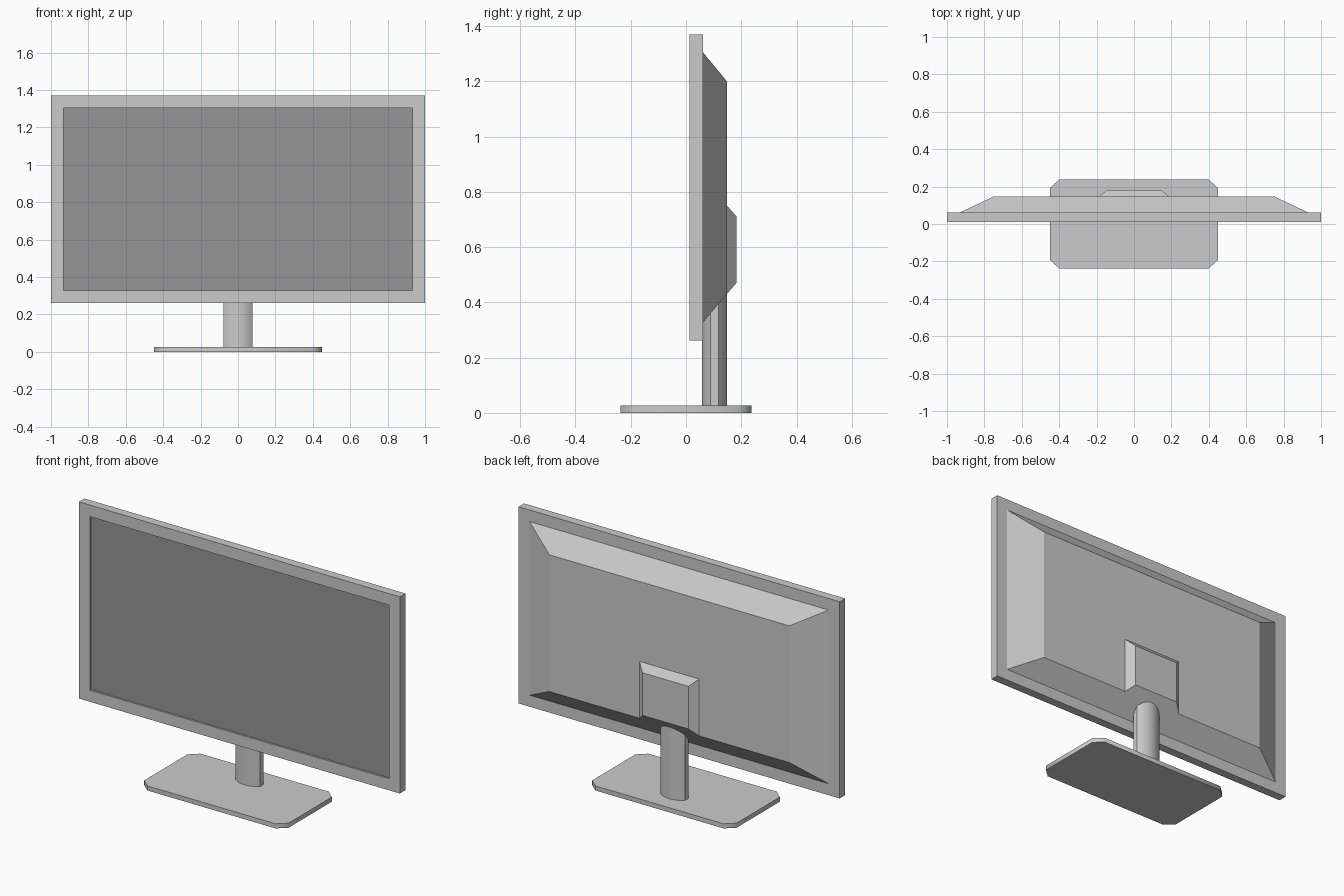
import bpy, bmesh, math

if "Cube" in bpy.data.objects:
    bpy.data.objects.remove(bpy.data.objects["Cube"])


def make_object(name, bm, smooth_angle=None):
    bmesh.ops.recalc_face_normals(bm, faces=bm.faces)
    mesh = bpy.data.meshes.new(name)
    bm.to_mesh(mesh)
    bm.free()
    ob = bpy.data.objects.new(name, mesh)
    bpy.context.collection.objects.link(ob)
    if smooth_angle:
        bpy.ops.object.select_all(action='DESELECT')
        ob.select_set(True)
        bpy.context.view_layer.objects.active = ob
        bpy.ops.object.shade_smooth_by_angle(angle=math.radians(smooth_angle))
    return ob


def rect_ring(bm, rect, y):
    """Rectangle facing y, given as (half width, bottom, top)."""
    w, z0, z1 = rect
    return [bm.verts.new((x, y, z)) for x, z in ((-w, z0), (w, z0), (w, z1), (-w, z1))]


def loft(name, sections, cap_end=True):
    """Join a series of (rectangle, y) sections along y."""
    bm = bmesh.new()
    rings = [rect_ring(bm, r, y) for r, y in sections]
    for a, b in zip(rings, rings[1:]):
        for i in range(4):
            j = (i + 1) % 4
            bm.faces.new((a[i], a[j], b[j], b[i]))
    bm.faces.new(rings[0])
    if cap_end:
        bm.faces.new(rings[-1])
    return make_object(name, bm)


def extrude_outline(name, outline, z0, z1, smooth_angle):
    bm = bmesh.new()
    face = bm.faces.new([bm.verts.new((x, y, z0)) for x, y in outline])
    top = bmesh.ops.extrude_face_region(bm, geom=[face], use_keep_orig=True)['geom']
    bmesh.ops.translate(bm, vec=(0, 0, z1 - z0),
                        verts=[v for v in top if isinstance(v, bmesh.types.BMVert)])
    return make_object(name, bm, smooth_angle)


FRONT, BACK, SHELL = 0.012, 0.061, 0.148
outer = (1.0, 0.262, 1.37)
inner = (0.932, 0.327, 1.305)

# bezel with a shallow recess for the screen
loft("bezel", [(outer, BACK), (outer, FRONT), (inner, FRONT), (inner, FRONT + 0.01)], cap_end=False)

# dark screen at the bottom of the recess
bm = bmesh.new()
bm.faces.new(rect_ring(bm, inner, FRONT + 0.01))
screen = make_object("screen", bm)
if screen.data.polygons[0].normal.y > 0:
    screen.data.flip_normals()
dark = bpy.data.materials.new("dark_screen")
dark.diffuse_color = (0.3, 0.3, 0.3, 1)
dark.use_nodes = True
dark.node_tree.nodes["Principled BSDF"].inputs["Base Color"].default_value = dark.diffuse_color
screen.data.materials.append(dark)

# tapered rear shell and mounting block
loft("rear_shell", [(inner, BACK), ((0.748, 0.43, 1.2), SHELL)])
loft("mount_block", [((0.186, 0.43, 0.75), SHELL), ((0.143, 0.471, 0.711), 0.183)])

# neck: flat sides, gently curved front and back
hw, cy, side, bulge, n = 0.077, 0.103, 0.015, 0.03, 12
radius = (hw * hw + bulge * bulge) / (2 * bulge)
half = math.asin(hw / radius)
arc = []
for i in range(n + 1):
    a = -half + 2 * half * i / n
    arc.append((radius * math.sin(a), side + bulge - radius * (1 - math.cos(a))))
neck_outline = [(x, cy + y) for x, y in arc] + [(-x, cy - y) for x, y in arc]
extrude_outline("neck", neck_outline, 0.026, 0.43, 30)

# base plate with cut corners
bx, by, cx, cut_y = 0.45, 0.237, 0.05, 0.045
quarter = [(bx, by - cut_y), (bx - cx, by)]
base_outline = (quarter + [(-x, y) for x, y in reversed(quarter)]
                + [(-x, -y) for x, y in quarter] + [(x, -y) for x, y in reversed(quarter)])
extrude_outline("base", base_outline, 0.0, 0.026, 55)
